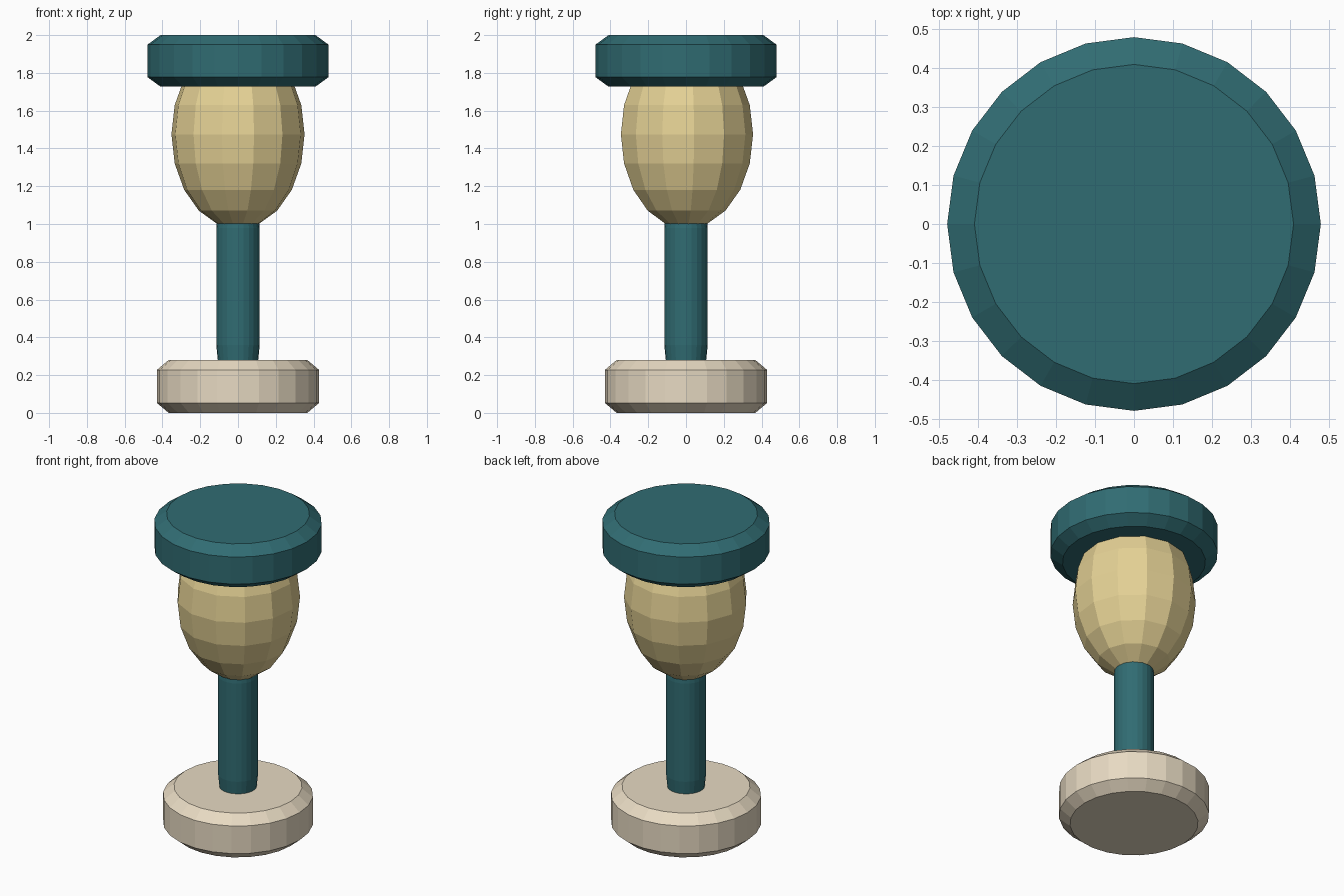
import bpy, bmesh
from math import sin, cos, pi, radians

if "Cube" in bpy.data.objects:
    bpy.data.objects.remove(bpy.data.objects["Cube"])


def material(name, rgb):
    m = bpy.data.materials.new(name)
    m.diffuse_color = (*rgb, 1)
    m.use_nodes = True
    m.node_tree.nodes["Principled BSDF"].inputs["Base Color"].default_value = m.diffuse_color
    return m


def lathe(name, profile, sides, mat):
    """Closed turned solid from (radius, z) points, bottom to top; one vertex column faces +y."""
    bm = bmesh.new()
    rings = []
    for r, z in profile:
        rings.append([bm.verts.new((r * cos(pi / 2 + 2 * pi * i / sides),
                                    r * sin(pi / 2 + 2 * pi * i / sides), z))
                      for i in range(sides)])
    for a, b in zip(rings, rings[1:]):
        for i in range(sides):
            j = (i + 1) % sides
            bm.faces.new((a[i], a[j], b[j], b[i]))
    bm.faces.new(rings[0][::-1])
    bm.faces.new(rings[-1])
    mesh = bpy.data.meshes.new(name)
    bm.to_mesh(mesh)
    bm.free()
    mesh.materials.append(mat)
    ob = bpy.data.objects.new(name, mesh)
    bpy.context.collection.objects.link(ob)
    return ob


def disc(name, r, z0, z1, inset, bevel, mat):
    return lathe(name, [(r - inset, z0), (r, z0 + bevel),
                        (r, z1 - bevel), (r - inset, z1)], 24, mat)


teal = material("teal", (0.030, 0.150, 0.170))
sand = material("sand", (0.780, 0.640, 0.300))
cream = material("cream", (0.800, 0.700, 0.540))

# bevelled foot and cap
disc("base_disc", 0.43, 0.0, 0.28, 0.063, 0.053, cream)
disc("top_cap", 0.48, 1.727, 2.0, 0.07, 0.051, teal)

# slim stem, slightly tapered at its ends
lathe("stem", [(0.104, 0.25), (0.115, 0.36), (0.115, 0.98), (0.106, 1.06)], 24, teal)

# egg-shaped body, 10 rings, low-poly
body = [(max(0.355 * cos(radians(a)), 0.002), 1.475 + 0.5 * sin(radians(a)))
        for a in range(-90, 91, 18)]
lathe("egg_body", body, 13, sand)
